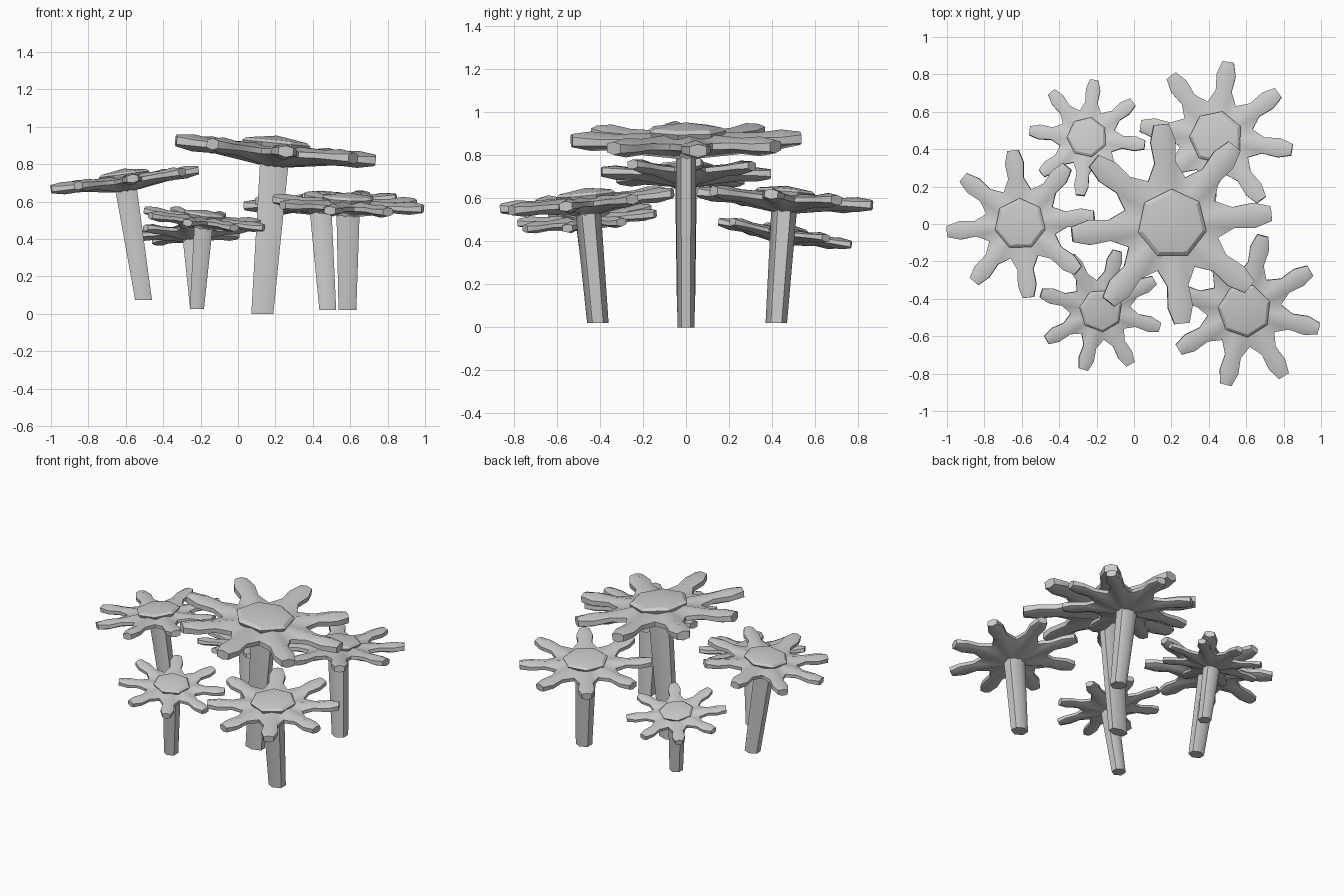
import bpy, bmesh, math
from mathutils import Matrix, Vector

if "Cube" in bpy.data.objects:
    bpy.data.objects.remove(bpy.data.objects["Cube"])


def make_object(name, bm, matrix, angle):
    bm.transform(matrix)
    bmesh.ops.recalc_face_normals(bm, faces=bm.faces)
    mesh = bpy.data.meshes.new(name)
    bm.to_mesh(mesh)
    bm.free()
    ob = bpy.data.objects.new(name, mesh)
    bpy.context.collection.objects.link(ob)
    bpy.ops.object.select_all(action='DESELECT')
    ob.select_set(True)
    bpy.context.view_layer.objects.active = ob
    bpy.ops.object.shade_smooth_by_angle(angle=math.radians(angle))
    return ob


# Petal rows: radius, half width, top edge, top ridge, lower edge, lower ridge (unit radius)
ROWS = [(0.62, 0.105, 0.025, 0.06, -0.03, -0.08),
        (0.83, 0.125, 0.03, 0.085, -0.03, -0.085),
        (1.0, 0.075, 0.045, 0.065, -0.03, -0.05)]


def petals(name, matrix, start, count=8):
    bm = bmesh.new()
    step = 2 * math.pi / count

    def face(*pts):
        bm.faces.new([bm.verts.new(p) for p in pts])

    for k in range(count):
        a = start + k * step
        u = Vector((math.cos(a), math.sin(a), 0))
        v = Vector((-u.y, u.x, 0))

        def polar(r, ang, z):
            return Vector((r * math.cos(ang), r * math.sin(ang), z))

        # upper and lower outlines of one sector
        top = [[u * r + v * w * s + Vector((0, 0, row[1] if s == 0 else row[0]))
                for s in (-1, 0, 1)] for r, w, *row in ROWS]
        bot = [[u * r + v * w * s + Vector((0, 0, row[3] if s == 0 else row[2]))
                for s in (-1, 0, 1)] for r, w, *row in ROWS]
        gt = [polar(0.485, a + s * step / 2, 0.015) for s in (-1, 1)]
        gb = [polar(0.485, a + s * step / 2, -0.04) for s in (-1, 1)]
        for rows, gap, z in ((top, gt, 0.07), (bot, gb, -0.17)):
            c = Vector((0, 0, z))
            fan = [gap[0]] + rows[0] + [gap[1]]
            for p, q in zip(fan, fan[1:]):
                face(c, p, q)
            for r0, r1 in zip(rows, rows[1:]):
                for i in (0, 1):
                    face(r0[i], r1[i], r1[i + 1], r0[i + 1])
        # rim walls
        rim_t = [gt[0]] + [r[0] for r in top] + [top[2][1]] + [r[2] for r in top[::-1]] + [gt[1]]
        rim_b = [gb[0]] + [r[0] for r in bot] + [bot[2][1]] + [r[2] for r in bot[::-1]] + [gb[1]]
        for i in range(len(rim_t) - 1):
            face(rim_t[i], rim_b[i], rim_b[i + 1], rim_t[i + 1])
    bmesh.ops.remove_doubles(bm, verts=bm.verts, dist=0.001)
    make_object(name, bm, matrix, 60)


def loft(rings, tip=None):
    bm = bmesh.new()
    loops = [[bm.verts.new(p) for p in ring] for ring in rings]
    n = len(loops[0])
    for a, b in zip(loops, loops[1:]):
        for i in range(n):
            bm.faces.new((a[i], a[(i + 1) % n], b[(i + 1) % n], b[i]))
    bm.faces.new(loops[0][::-1])
    if tip:
        t = bm.verts.new(tip)
        for i in range(n):
            bm.faces.new((loops[-1][i], loops[-1][(i + 1) % n], t))
    else:
        bm.faces.new(loops[-1])
    return bm


def ring(c, rx, ry, n, phase=0):
    return [(c[0] + rx * math.cos(phase + 2 * math.pi * i / n),
             c[1] + ry * math.sin(phase + 2 * math.pi * i / n), c[2]) for i in range(n)]


def flower(name, centre, radius, start, slope, base, rx, ry):
    gx, gy = slope
    x, y, z = centre
    m = Matrix(((1, 0, -gx, x), (0, 1, -gy, y), (gx, gy, 1, z), (0, 0, 0, 1))) @ Matrix.Scale(radius, 4)
    petals(name + "_petals", m, math.radians(start))
    # domed seven-sided centre
    ph = math.radians(start + 85)
    disc = loft([ring((0, 0, 0.0), 0.31, 0.31, 7, ph), ring((0, 0, 0.08), 0.35, 0.35, 7, ph),
                 ring((0, 0, 0.11), 0.31, 0.31, 7, ph)], (0, 0, 0.155))
    make_object(name + "_disc", disc, m, 25)
    # leaning stem, slightly wider at the top
    top = m @ Vector((0, 0, -0.1))
    stem = loft([ring(base, rx, ry, 6, math.pi / 6), ring(top, rx * 1.3, ry * 1.2, 6, math.pi / 6)])
    make_object(name + "_stem", stem, Matrix(), 60)


flower("tall_flower", (0.2, 0, 0.87), 0.535, 6, (-0.10, 0), (0.13, 0, 0), 0.068, 0.04)
flower("left_flower", (-0.605, 0, 0.715), 0.395, 6, (0.13, 0), (-0.505, 0, 0.075), 0.052, 0.042)
flower("front_right_flower", (0.59, -0.46, 0.585), 0.41, -14, (-0.04, 0.10), (0.585, -0.41, 0.02), 0.055, 0.05)
flower("back_right_flower", (0.44, 0.46, 0.595), 0.41, -9, (0.04, -0.08), (0.48, 0.42, 0.02), 0.052, 0.05)
flower("front_left_flower", (-0.18, -0.46, 0.505), 0.33, -16, (-0.12, 0.10), (-0.22, -0.41, 0.025), 0.044, 0.045)
flower("back_left_flower", (-0.25, 0.46, 0.435), 0.31, -7, (0.05, -0.18), (-0.22, 0.42, 0.03), 0.042, 0.042)
